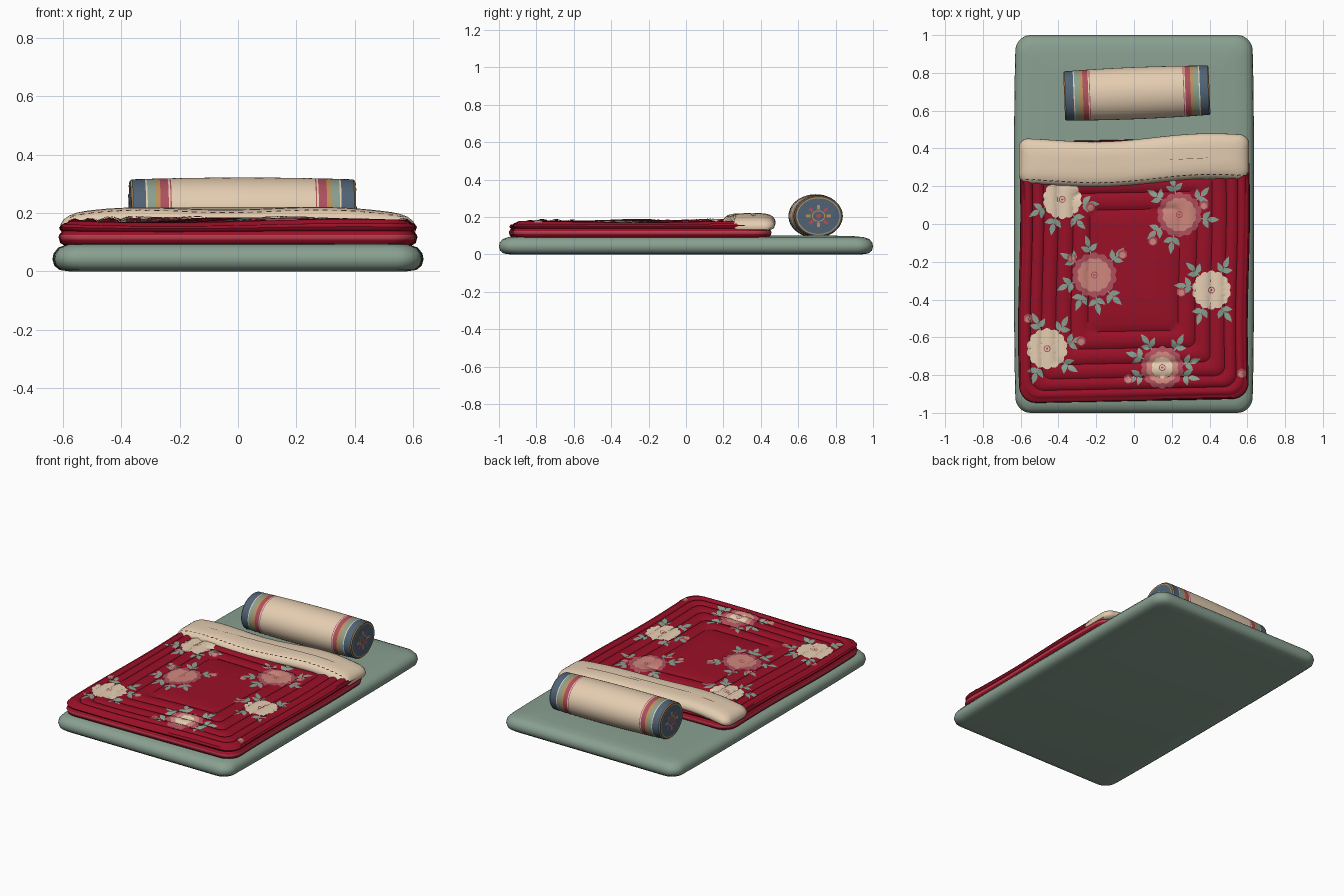
import bpy, bmesh, math
from mathutils import Vector, Matrix
from mathutils.bvhtree import BVHTree

cube = bpy.data.objects.get("Cube")
if cube:
    bpy.data.objects.remove(cube)

PALETTE = {
    "sage": (0.25, 0.35, 0.28), "cream": (0.78, 0.61, 0.44), "red": (0.32, 0.005, 0.02),
    "crimson": (0.46, 0.045, 0.07), "rose": (0.42, 0.08, 0.11), "pink": (0.62, 0.24, 0.20),
    "blue": (0.08, 0.125, 0.18), "ochre": (0.50, 0.28, 0.10), "dark": (0.06, 0.035, 0.03),
}
NAMES = list(PALETTE)
MATS = []
for label, rgb in PALETTE.items():
    m = bpy.data.materials.new(label)
    m.use_nodes = True
    m.diffuse_color = (*rgb, 1)
    bsdf = m.node_tree.nodes["Principled BSDF"]
    bsdf.inputs["Base Color"].default_value = (*rgb, 1)
    bsdf.inputs["Roughness"].default_value = 0.8
    MATS.append(m)


def finish(name, bm, angle=50, solid=True):
    """Turn a bmesh into a smooth-shaded object."""
    if solid:
        bmesh.ops.recalc_face_normals(bm, faces=bm.faces)
    me = bpy.data.meshes.new(name)
    bm.to_mesh(me)
    for m in MATS:
        me.materials.append(m)
    ob = bpy.data.objects.new(name, me)
    bpy.context.collection.objects.link(ob)
    bpy.ops.object.select_all(action="DESELECT")
    ob.select_set(True)
    bpy.context.view_layer.objects.active = ob
    bpy.ops.object.shade_smooth_by_angle(angle=math.radians(angle))
    return ob


def outline(hx, hy, r, n=26, k=7):
    """Points around a rounded rectangle."""
    r = min(r, hx, hy)
    arcs = []
    for q, (sx, sy) in enumerate([(1, 1), (-1, 1), (-1, -1), (1, -1)]):
        c = Vector((sx * (hx - r), sy * (hy - r)))
        for i in range(k + 1):
            a = math.pi / 2 * (q + i / k)
            arcs.append(c + r * Vector((math.cos(a), math.sin(a))))
    pts = []
    for i, p in enumerate(arcs):
        pts.append(p)
        if i % (k + 1) == k:
            nxt = arcs[(i + 1) % len(arcs)]
            pts += [p.lerp(nxt, j / n) for j in range(1, n)]
    return pts


def loft(bm, rings, mats):
    """Bridge closed rings and cap both ends."""
    loops = [[bm.verts.new(p) for p in ring] for ring in rings]
    for a, b, mat in zip(loops, loops[1:], mats):
        for i in range(len(a)):
            j = (i + 1) % len(a)
            bm.faces.new((a[i], a[j], b[j], b[i])).material_index = NAMES.index(mat)
    bm.faces.new(loops[0][::-1]).material_index = NAMES.index(mats[0])
    bm.faces.new(loops[-1]).material_index = NAMES.index(mats[-1])


def slab(name, hx, hy, r, profile, mats, warp):
    """Soft slab: (inset, height) profile swept round a rounded rectangle."""
    rings = [[Vector(warp(p.x, p.y, z)) for p in outline(hx - d, hy - d, max(r - d * 0.3, 0.04))]
             for d, z in profile]
    bm = bmesh.new()
    loft(bm, rings, mats)
    tree = BVHTree.FromBMesh(bm)
    finish(name, bm)
    return tree


# Mattress
prof = [(0.06, 0), (0.025, 0.005), (0.006, 0.02), (0, 0.042), (0.004, 0.062), (0.02, 0.082),
        (0.05, 0.092), (0.1, 0.097), (0.2, 0.1), (0.4, 0.1), (0.6, 0.1)]
slab("mattress", 0.635, 1, 0.08, prof, ["sage"] * len(prof),
     lambda x, y, z: (x * (1 - 0.015 * abs(y) ** 4), y, z))

# Quilt: piped edge, then concentric padded channels
prof = [(0.08, 0.088), (0.02, 0.089), (0.006, 0.097), (0.002, 0.11), (0, 0.118), (0.002, 0.125),
        (0.009, 0.135), (0.013, 0.139), (0.004, 0.146), (0.002, 0.153), (0.01, 0.164)]
edge = ["red"] * 3 + ["crimson"] * 2 + ["red"] * 6
seams = [0.02, 0.065, 0.125, 0.2, 0.28, 0.37]
for a, b in zip(seams, seams[1:]):
    for i in range(8):
        t = i / 8
        prof.append((a + (b - a) * t, 0.164 + 0.013 * abs(math.sin(math.pi * t)) ** 0.7))
prof += [(0.37, 0.164), (0.385, 0.170), (0.41, 0.174), (0.46, 0.177), (0.52, 0.178), (0.6, 0.178)]


def quilt_warp(x, y, z):
    lift = max(0, (z - 0.125) / 0.05)
    wave = 0.006 * math.sin(5 * x + 3.5 * y + 2) - 0.006 * (abs(y) / 0.7) ** 6
    return x + 0.006 * math.sin(5 * y), y - 0.245 + 0.02 * x, z + lift * wave


quilt = slab("quilt", 0.608, 0.692, 0.09, prof, edge + ["red"] * len(prof), quilt_warp)


# Turned-down sheet fold
def sway(x):
    return 0.025 * x + 0.015 * math.sin((x - 0.1) * 6)


def fold_warp(x, y, z):
    droop = 0.022 * (abs(x) / 0.61) ** 4
    return x, y + 0.335 + sway(x), z - droop + 0.005 * math.sin(9 * x - 1.2)


prof = [(0.07, 0.145), (0.025, 0.148), (0.005, 0.158), (0, 0.172), (0.004, 0.187), (0.014, 0.2),
        (0.03, 0.209), (0.055, 0.215), (0.085, 0.217), (0.11, 0.217)]
fold = slab("sheet_fold", 0.61, 0.12, 0.05, prof, ["cream"] * len(prof), fold_warp)


# Draped appliques
def drape(tree, gap):
    def place(x, y):
        hit = tree.ray_cast(Vector((x, y, 1)), Vector((0, 0, -1)))[0]
        return hit and hit + Vector((0, 0, gap))
    return place


def grid(bm, rows, mat):
    """Sheet through rows of points, leaving out any that missed."""
    vs = [[bm.verts.new(p) if p else None for p in row] for row in rows]
    for a, b in zip(vs, vs[1:]):
        for quad in zip(a, a[1:], b[1:], b):
            if all(quad):
                bm.faces.new(quad).material_index = NAMES.index(mat)


def ring(bm, place, cx, cy, r0, r1, mat, petals=0, n=48):
    steps = max(1, round((r1 - r0) / 0.012))
    rows = []
    for i in range(n + 1):
        a = 2 * math.pi * i / n
        scallop = 1 + (0.09 * abs(math.sin(petals * a / 2)) - 0.05 if petals else 0)
        rads = [r0 + (r1 * scallop - r0) * s / steps for s in range(steps, -1, -1)]
        rows.append([place(cx + r * math.cos(a), cy + r * math.sin(a)) for r in rads])
    grid(bm, rows, mat)


def leaf(bm, place, x, y, a, length, width, mat, shape=lambda t: math.sin(math.pi * t ** 0.75)):
    d, s = Vector((math.cos(a), math.sin(a))), Vector((-math.sin(a), math.cos(a)))
    rows = []
    for i in range(7):
        c = Vector((x, y)) + d * length * i / 6
        w = width * max(shape(i / 6), 0.04) / 2
        rows.append([place(*(c + s * w * k)) for k in (1, 0, -1)])
    grid(bm, rows, mat)


# Blossoms: centre, radius, colours from rim inward, frond directions
PALE, BLUSH, MIXED = ("cream", "cream", "cream"), ("rose", "pink", "pink"), ("rose", "pink", "cream")
BLOOMS = [
    (-0.38, 0.13, 0.10, PALE, (205, 250, 305, 350)),
    (0.24, 0.05, 0.115, BLUSH, (40, 100, 140, 215, 255, 350)),
    (-0.21, -0.27, 0.115, BLUSH, (40, 100, 145, 200, 240, 275, 310)),
    (0.41, -0.35, 0.10, PALE, (60, 130, 170, 245, 300)),
    (-0.46, -0.66, 0.105, PALE, (15, 55, 110, 245, 320)),
    (0.15, -0.76, 0.11, MIXED, (10, 55, 120, 155, 200, 340)),
]
BUDS = [(0.10, -0.09), (0.37, 0.10), (-0.06, -0.16), (-0.33, -0.18), (0.25, -0.36), (-0.28, -0.62),
        (-0.56, -0.5), (-0.03, -0.82), (-0.23, 0.09), (0.57, -0.79)]
bm = bmesh.new()
low, mid, high, top = (drape(quilt, g) for g in (0.003, 0.0045, 0.006, 0.0075))
for x, y, r, (rim, body, heart), fronds in BLOOMS:
    for deg in fronds:
        a = math.radians(deg)
        ux, uy = math.cos(a), math.sin(a)
        leaf(bm, low, x + ux * r * 0.9, y + uy * r * 0.9, a, 0.055, 0.007, "sage", lambda t: 1)
        for out, turn, size in ((0.035, 0.15, 0.065), (0.012, 0.95, 0.055), (0.016, -0.95, 0.055)):
            leaf(bm, low, x + ux * (r + out), y + uy * (r + out), a + turn, size, 0.03, "sage")
    ring(bm, mid, x, y, 0, r, rim, 14, 84)
    ring(bm, high, x, y, 0, r * 0.76, body, 12, 72)
    ring(bm, top, x, y, 0, r * 0.5, heart, 10, 60)
    inner = drape(quilt, 0.009)
    ring(bm, inner, x, y, 0.013, 0.018, "rose")
    ring(bm, inner, x, y, 0, 0.006, "rose")
for x, y in BUDS:
    ring(bm, mid, x, y, 0, 0.024, "rose", 6)
    ring(bm, high, x, y - 0.004, 0, 0.016, "pink")
finish("quilt_flowers", bm, solid=False)

# Running stitch along the fold
bm = bmesh.new()
on_fold = drape(fold, 0.002)
for i in range(37):
    x = -0.575 + i * 0.032
    leaf(bm, on_fold, x, 0.237 + sway(x), 0.1, 0.018, 0.005, "dark", lambda t: 1)
finish("fold_stitching", bm, solid=False)

# Bolster pillow with striped ends
HALF = 0.385
BANDS = [(0, "ochre"), (0.006, "blue"), (0.05, "cream"), (0.056, "sage"), (0.082, "ochre"),
         (0.1, "rose"), (0.128, "cream"), (0.134, "rose"), (0.138, "cream")]
stations = [(u - HALF, m) for u, m in BANDS]
stations += [(x / 10, "cream") for x in (-2, -1, 0, 1, 2)]
ends = [u for u, _ in BANDS][::-1]
stations += [(HALF - u, m) for u, m in zip(ends, [m for _, m in BANDS[-2::-1]] + ["ochre"])]
pose = Matrix.Translation((0.015, 0.693, 0.205)) @ Matrix.Rotation(math.radians(2.3), 4, "Z")


def bolster_ring(x):
    s = 1 + 0.06 * (1 - (x / HALF) ** 2) - 0.04 * (abs(x) > HALF - 0.003)
    angles = [2 * math.pi * i / 64 for i in range(64)]
    return [pose @ Vector((x, 0.13 * s * math.cos(a), 0.11 * s * math.sin(a))) for a in angles]


bm = bmesh.new()
loft(bm, [bolster_ring(x) for x, _ in stations], [m for _, m in stations])
for f in bm.faces:
    if len(f.verts) > 4:
        f.material_index = NAMES.index("blue")
finish("bolster_pillow", bm, 35)

# Rosettes on the bolster ends
for side, name in ((1, "left_rosette"), (-1, "right_rosette")):
    def on_cap(a, b):
        return pose @ Vector((side * (HALF + 0.002), side * a, b * 0.85))
    bm = bmesh.new()
    ring(bm, on_cap, 0, 0, 0.112, 0.118, "ochre")
    ring(bm, on_cap, 0, 0, 0.030, 0.036, "ochre")
    ring(bm, on_cap, 0, 0, 0, 0.014, "rose")
    for i in range(8):
        a = math.pi / 4 * i
        leaf(bm, on_cap, 0.042 * math.cos(a), 0.042 * math.sin(a), a, 0.026, 0.018,
             "rose" if i % 2 else "ochre", lambda t: 1)
    finish(name, bm, solid=False)
